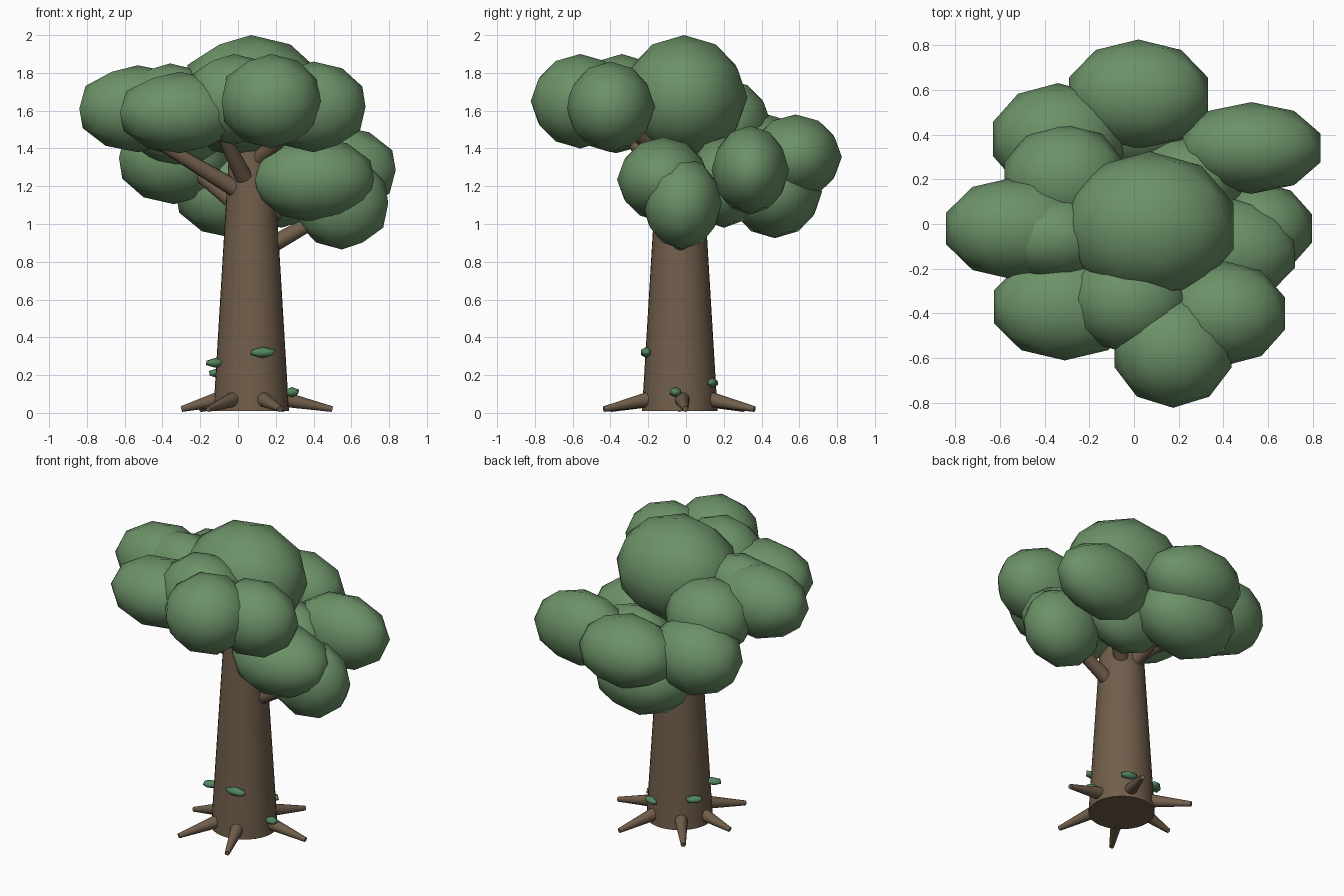
import bpy
from math import cos, sin, radians
from mathutils import Vector

old = bpy.data.objects.get("Cube")
if old:
    bpy.data.objects.remove(old, do_unlink=True)


def make_material(name, rgb):
    m = bpy.data.materials.new(name)
    m.use_nodes = True
    m.diffuse_color = (*rgb, 1)
    bsdf = m.node_tree.nodes["Principled BSDF"]
    bsdf.inputs["Base Color"].default_value = (*rgb, 1)
    bsdf.inputs["Roughness"].default_value = 0.9
    return m


BARK = make_material("bark brown", (0.165, 0.112, 0.07))
FOLIAGE = make_material("foliage green", (0.15, 0.285, 0.137))
LEAF = make_material("leaf green", (0.085, 0.235, 0.115))


def finish(name, mat, smooth_all=True):
    ob = bpy.context.object
    ob.name = name
    ob.data.materials.append(mat)
    if smooth_all:
        bpy.ops.object.shade_smooth()
    else:
        bpy.ops.object.shade_smooth_by_angle(angle=radians(50))
    return ob


def limb(name, start, end, r1, r2, sides=12):
    """Tapered round limb between two points."""
    a, b = Vector(start), Vector(end)
    bpy.ops.mesh.primitive_cone_add(vertices=sides, radius1=r1, radius2=r2,
                                    depth=(b - a).length, location=(a + b) / 2)
    ob = finish(name, BARK, False)
    ob.rotation_euler = (b - a).to_track_quat('Z', 'Y').to_euler()


def blob(name, centre, size, mat, subdiv=2, tilt=0):
    """Low-poly ellipsoid; size is its half extents."""
    bpy.ops.mesh.primitive_ico_sphere_add(subdivisions=subdiv, radius=1, location=centre)
    ob = finish(name, mat)
    ob.scale = (size[0] / 0.951, size[1], size[2])
    ob.rotation_euler = (0, 0, radians(tilt))


# Trunk
CX, CY = 0.07, -0.033
limb("trunk", (CX, CY, 0.01), (CX, CY, 1.42), 0.2, 0.115, 32)

# Roots spreading around the base
for i, deg in enumerate((4, 67, 128, 180, 238, 291)):
    c, s = cos(radians(deg)), sin(radians(deg))
    reach = 0.37 if deg == 180 else 0.43
    limb(f"root_{i + 1}", (CX + 0.16 * c, CY + 0.16 * s, 0.075),
         (CX + reach * c, CY + reach * s, 0.02), 0.042, 0.015)

# Branches reaching into the foliage
branches = {
    "low_left": ((0.16, -0.03, 0.88), (0.52, -0.03, 1.08)),
    "front": ((0.03, -0.14, 1.25), (-0.12, -0.36, 1.55)),
    "right": ((-0.02, -0.09, 1.19), (-0.42, -0.2, 1.43)),
    "front_left": ((0.1, -0.1, 1.34), (0.35, -0.36, 1.56)),
    "back": ((0.06, 0.07, 1.02), (0.02, 0.42, 1.2)),
    "back_right": ((0.0, 0.05, 1.1), (-0.3, 0.32, 1.34)),
    "back_left": ((0.14, 0.05, 1.02), (0.48, 0.3, 1.28)),
}
for name, (a, b) in branches.items():
    limb(name + "_branch", a, b, 0.046, 0.032)

# Foliage clumps: centre and half extents
clumps = {
    "crown": ((0.07, -0.01, 1.67), (0.375, 0.335, 0.33)),
    "back": ((0.02, 0.58, 1.355), (0.31, 0.245, 0.225)),
    "back_left": ((0.525, 0.34, 1.285), (0.31, 0.205, 0.235)),
    "left": ((0.405, -0.12, 1.235), (0.315, 0.245, 0.225)),
    "low_left": ((0.55, -0.02, 1.11), (0.245, 0.21, 0.245)),
    "front_left": ((0.4, -0.4, 1.62), (0.275, 0.235, 0.24)),
    "front": ((0.175, -0.56, 1.65), (0.262, 0.262, 0.25)),
    "front_middle": ((-0.02, -0.34, 1.66), (0.26, 0.24, 0.24)),
    "front_right": ((-0.31, -0.37, 1.59), (0.315, 0.24, 0.215)),
    "right": ((-0.53, -0.02, 1.61), (0.31, 0.23, 0.23)),
    "inner_right": ((-0.36, -0.06, 1.61), (0.27, 0.2, 0.24)),
    "inner_back_right": ((-0.31, 0.2, 1.535), (0.27, 0.25, 0.235)),
    "back_right": ((-0.34, 0.38, 1.35), (0.29, 0.25, 0.245)),
    "low_back": ((-0.02, 0.47, 1.17), (0.31, 0.25, 0.245)),
    "inner_back": ((0.23, 0.2, 1.22), (0.26, 0.2, 0.24)),
}
for name, (centre, size) in clumps.items():
    blob(name + "_foliage", centre, size, FOLIAGE)

# Small leaves on the trunk
leaves = [
    ((0.13, -0.21, 0.32), (0.072, 0.034, 0.03), 0),
    ((0.285, -0.055, 0.11), (0.042, 0.035, 0.027), 0),
    ((-0.12, -0.11, 0.265), (0.056, 0.034, 0.026), 20),
    ((-0.11, 0.07, 0.21), (0.055, 0.034, 0.026), 40),
    ((0.155, 0.14, 0.16), (0.055, 0.032, 0.026), -15),
]
for i, (centre, size, tilt) in enumerate(leaves):
    blob(f"trunk_leaf_{i + 1}", centre, size, LEAF, 1, tilt)
